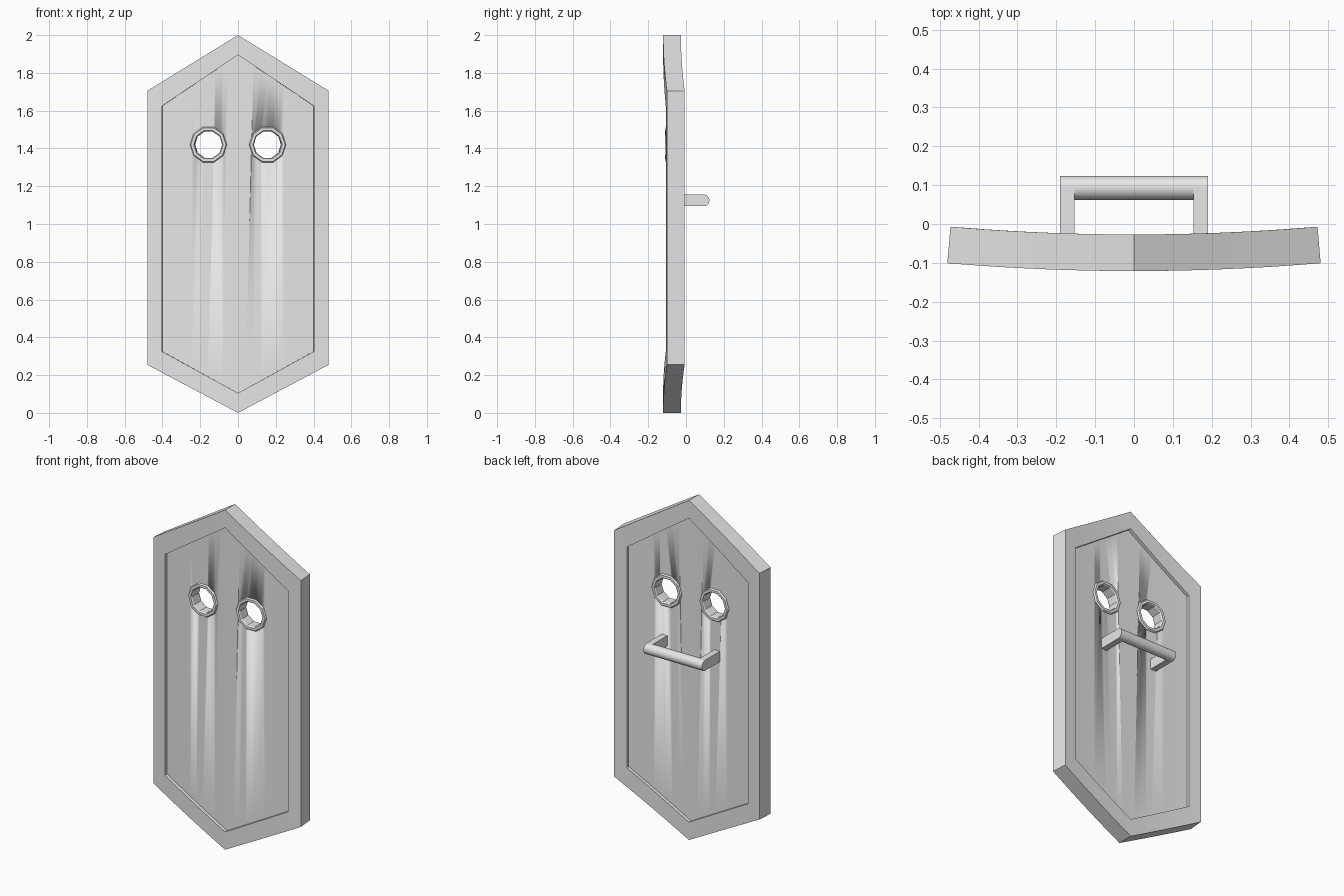
import bpy, bmesh, math

if "Cube" in bpy.data.objects:
    bpy.data.objects.remove(bpy.data.objects["Cube"])

R = 5.6                       # centre of the shield's curvature on y
FRONT, BACK = -0.121, -0.027  # frame depth on the centre line
RECESS = 0.02
EYE_X, EYE_Z = 0.157, 1.42
HANDLE_Z = 1.125

grey = bpy.data.materials.new("plain grey")
grey.diffuse_color = (0.8, 0.8, 0.8, 1)
grey.use_nodes = True
grey.node_tree.nodes["Principled BSDF"].inputs["Base Color"].default_value = grey.diffuse_color


def bend(x, y, z):
    """Wrap a flat point around the vertical curvature axis."""
    a = x / (R - FRONT)
    return ((R - y) * math.sin(a), R - (R - y) * math.cos(a), z)


def finish(name, bm, angle=30):
    bmesh.ops.recalc_face_normals(bm, faces=bm.faces)
    me = bpy.data.meshes.new(name)
    bm.to_mesh(me)
    bm.free()
    me.materials.append(grey)
    ob = bpy.data.objects.new(name, me)
    bpy.context.collection.objects.link(ob)
    bpy.context.view_layer.objects.active = ob
    bpy.ops.object.select_all(action='DESELECT')
    ob.select_set(True)
    bpy.ops.object.shade_smooth_by_angle(angle=math.radians(angle))
    return ob


N = 10


def edges_of_hexagon(half_w, bottom, low, high, top):
    """Upper and lower outline points, left to right."""
    up, down = [], []
    for i in range(-N, N + 1):
        t = abs(i) / N
        up.append((half_w * i / N, top + (high - top) * t))
        down.append((half_w * i / N, bottom + (low - bottom) * t))
    return up, down


def loft(bm, rings, close_rings=True):
    """Join equal closed loops of vertices with quads."""
    pairs = list(zip(rings, rings[1:] + rings[:1]))
    for a, b in pairs if close_rings else pairs[:-1]:
        for i in range(len(a)):
            j = (i + 1) % len(a)
            bm.faces.new((a[i], a[j], b[j], b[i]))


outer = edges_of_hexagon(0.481, 0.0, 0.255, 1.705, 2.0)
inner = edges_of_hexagon(0.402, 0.105, 0.325, 1.625, 1.895)

# Raised frame
bm = bmesh.new()
rings = []
for (up, down), y in ((outer, FRONT), (inner, FRONT), (inner, BACK), (outer, BACK)):
    rings.append([bm.verts.new(bend(x, y, z)) for x, z in up + down[::-1]])
loft(bm, rings)
finish("frame", bm)

# Recessed panel, tucked slightly into the frame
up, down = edges_of_hexagon(0.405, 0.102, 0.323, 1.627, 1.898)
bm = bmesh.new()
columns = []
for (x, zt), (_, zb) in zip(up, down):
    columns.append([bm.verts.new(bend(x, y, z)) for y, z in (
        (FRONT + RECESS, zt), (FRONT + RECESS, zb),
        (BACK - RECESS, zb), (BACK - RECESS, zt))])
loft(bm, columns, False)
bm.faces.new(columns[0])
bm.faces.new(columns[-1])
panel = finish("panel", bm)


def turned(name, profile, side, sides=10):
    """Revolve (radius, y) pairs around an eye hole's axis."""
    bm = bmesh.new()
    rings = []
    for r, y in profile:
        ring = []
        for k in range(sides):
            a = 2 * math.pi * k / sides
            ring.append(bm.verts.new(bend(side * EYE_X + r * math.cos(a), y,
                                          EYE_Z + r * math.sin(a))))
        rings.append(ring)
    return bm, rings


# Eye holes with bevelled rims
mid = (FRONT + BACK) / 2
for side, label in ((-1, "left"), (1, "right")):
    bm, rings = turned("rim", [(0.098, mid - 0.03), (0.093, mid - 0.037),
                               (0.078, mid - 0.037), (0.073, mid - 0.03),
                               (0.073, mid + 0.03), (0.078, mid + 0.037),
                               (0.093, mid + 0.037), (0.098, mid + 0.03)], side)
    loft(bm, rings)
    finish(label + "_eye_rim", bm, 20)

    bm, rings = turned("cutter", [(0.085, mid - 0.1), (0.085, mid + 0.1)], side)
    loft(bm, rings, False)
    bm.faces.new(rings[0])
    bm.faces.new(rings[1])
    cutter = finish(label + "_eye_cutter", bm)
    cut = panel.modifiers.new(label + "_eye_hole", 'BOOLEAN')
    cut.operation = 'DIFFERENCE'
    cut.solver = 'EXACT'
    cut.object = cutter
    bpy.context.view_layer.objects.active = panel
    bpy.ops.object.modifier_apply(modifier=cut.name)
    bpy.data.objects.remove(cutter)

# Handle bar
HR, HY = 0.031, 0.093
bm = bmesh.new()
rings = []
for x in (-0.19, 0.19):
    rings.append([bm.verts.new((x, HY + HR * math.cos(k * math.pi / 12),
                                HANDLE_Z + HR * math.sin(k * math.pi / 12)))
                  for k in range(24)])
loft(bm, rings, False)
for ring in rings:
    bm.faces.new(ring)
finish("handle_bar", bm)

# Handle legs
for side, label in ((-1, "left"), (1, "right")):
    bm = bmesh.new()
    bmesh.ops.create_cube(bm, size=1)
    y0 = BACK - RECESS - 0.005
    for v in bm.verts:
        v.co = (side * 0.1715 + v.co.x * 0.037,
                (y0 + HY) / 2 + v.co.y * (HY - y0),
                HANDLE_Z + v.co.z * 2 * HR)
    finish(label + "_handle_leg", bm)
